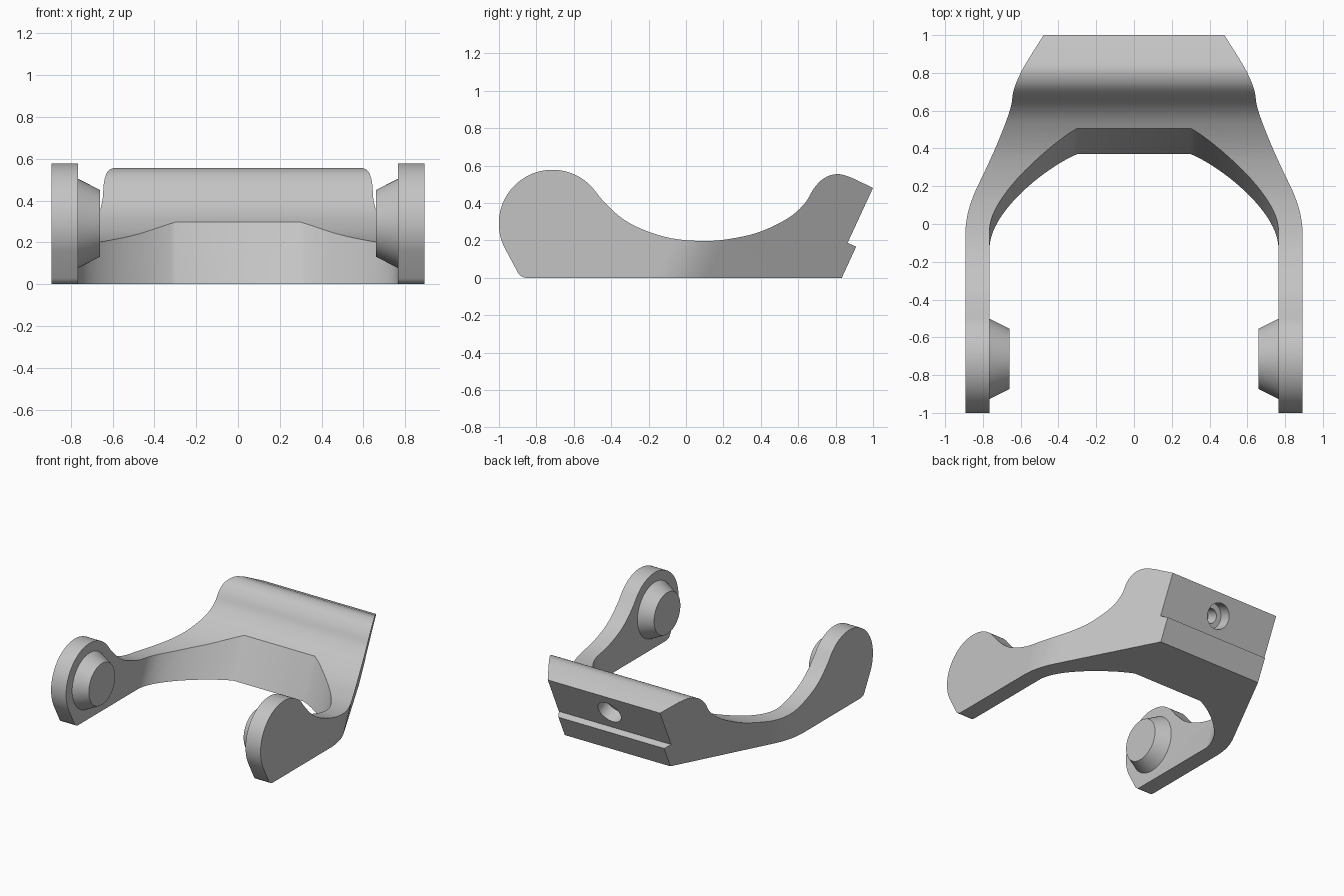
import bpy, bmesh, math
from mathutils import Vector, Matrix
from mathutils.geometry import interpolate_bezier

if "Cube" in bpy.data.objects:
    bpy.data.objects.remove(bpy.data.objects["Cube"])

grey = bpy.data.materials.new("plain grey")
grey.use_nodes = True
grey.diffuse_color = (0.55, 0.55, 0.55, 1)
grey.node_tree.nodes["Principled BSDF"].inputs["Base Color"].default_value = grey.diffuse_color

TILT = 0.46                      # lean of the back face, y per z
PIVOT_Y, PIVOT_Z = -0.714, 0.291
LEG_IN, LEG_OUT = 0.765, 0.893


def make_object(name, bm):
    bmesh.ops.recalc_face_normals(bm, faces=bm.faces[:])
    mesh = bpy.data.meshes.new(name)
    bm.to_mesh(mesh)
    bm.free()
    mesh.materials.append(grey)
    obj = bpy.data.objects.new(name, mesh)
    bpy.context.collection.objects.link(obj)
    return obj


def prism(name, points, place, low, high):
    """Extrude a 2D outline; place(a, b, h) maps it into space."""
    bm = bmesh.new()
    rings = [[bm.verts.new(place(a, b, h)) for a, b in points] for h in (low, high)]
    bm.faces.new(rings[0])
    bm.faces.new(rings[1])
    for i in range(len(points)):
        j = (i + 1) % len(points)
        bm.faces.new((rings[0][i], rings[0][j], rings[1][j], rings[1][i]))
    return make_object(name, bm)


def cone(name, r1, r2, start, end):
    start, end = Vector(start), Vector(end)
    axis = end - start
    turn = axis.to_track_quat('Z', 'Y').to_matrix().to_4x4()
    bm = bmesh.new()
    bmesh.ops.create_cone(bm, cap_ends=True, segments=64, radius1=r1, radius2=r2,
                          depth=axis.length,
                          matrix=Matrix.Translation((start + end) / 2) @ turn)
    return make_object(name, bm)


def bezier(a, b, c, d, n=16):
    return [tuple(p)[:2] for p in interpolate_bezier(
        *(Vector((*q, 0)) for q in (a, b, c, d)), n)]


def smooth_path(pts, n=6):
    """Smooth curve through all points."""
    ext = [pts[0]] + pts + [pts[-1]]
    out = []
    for i in range(1, len(ext) - 2):
        p0, p1, p2, p3 = (Vector(p) for p in ext[i - 1:i + 3])
        out += bezier(p1, p1 + (p2 - p0) / 6, p2 - (p3 - p1) / 6, p2, n)[:-1]
    return out + [pts[-1]]


def boolean(target, cutter, operation):
    mod = target.modifiers.new(operation.title(), 'BOOLEAN')
    mod.operation, mod.object, mod.solver = operation, cutter, 'EXACT'
    bpy.context.view_layer.objects.active = target
    bpy.ops.object.modifier_apply(modifier=mod.name)
    bpy.data.objects.remove(cutter)


def smooth(obj):
    bpy.ops.object.select_all(action='DESELECT')
    obj.select_set(True)
    bpy.context.view_layer.objects.active = obj
    bpy.ops.object.shade_smooth_by_angle(angle=math.radians(25))


# Forked plan outline, leaning with the back face
outer = [(LEG_OUT, -1.5)] + bezier((LEG_OUT, -0.16), (LEG_OUT, -0.05), (0.866, 0.035), (0.82, 0.122))
outer.append((0.4, 0.93))
inner = bezier((0.3, 0.37), (0.45, 0.31), (LEG_IN, 0.07), (LEG_IN, -0.13), 24) + [(LEG_IN, -1.5)]
half = outer[::-1]
right_side = [(-x, y) for x, y in outer]
plan = [(-x, y) for x, y in inner[::-1]] + inner + outer + right_side[::-1]
body = prism("forked_body", plan, lambda x, y, z: (x, y + TILT * z, z), -0.2, 0.8)

# Side profile: round ends, dipped middle, notched back
R = 0.287
lobe = [(PIVOT_Y + R * math.cos(a), PIVOT_Z + R * math.sin(a))
        for a in (math.radians(208 - 4.5 * i) for i in range(38))]
dip = smooth_path([(-0.455, 0.425), (-0.36, 0.332), (-0.246, 0.265), (-0.08, 0.212),
                   (0.1, 0.197), (0.25, 0.211), (0.4, 0.248), (0.55, 0.322), (0.636, 0.4),
                   (0.685, 0.48), (0.74, 0.534), (0.81, 0.555), (0.88, 0.538)])
back = [(1.0, 0.481), (0.864, 0.187), (0.91, 0.167), (0.833, 0)]
toe = bezier((-0.845, 0), (-0.875, 0), (-0.888, 0.01), (-0.9, 0.03), 8)
side = prism("side_profile", lobe + dip + back + toe, lambda y, z, x: (x, y, z), -1.2, 1.2)
boolean(body, side, 'INTERSECT')

# Stepped screw hole in the back face
mouth = Vector((0, 0.932, 0.334))
inward = Vector((0, -1, TILT)).normalized()
for radius, depth in ((0.095, 0.1), (0.055, 0.2)):
    boolean(body, cone("hole_cutter", radius, radius, mouth - inward * 0.1,
                       mouth + inward * depth), 'DIFFERENCE')
smooth(body)

# Tapered pivot bosses on the inner faces of the legs
for name, s in (("left", 1), ("right", -1)):
    smooth(cone(name + "_pivot_boss", 0.213, 0.16, (s * LEG_IN, PIVOT_Y, PIVOT_Z),
                (s * 0.66, PIVOT_Y, PIVOT_Z)))
